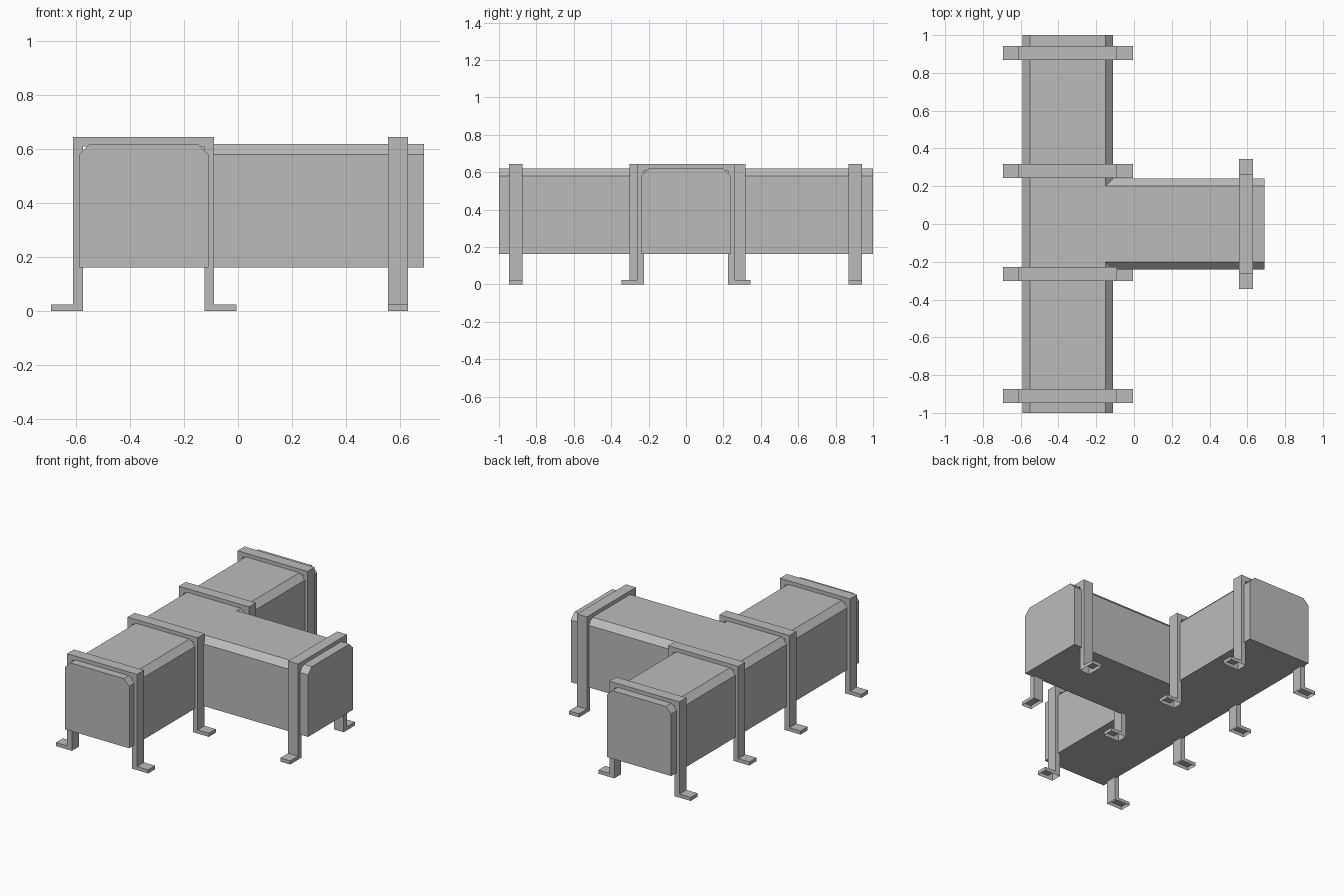
import bpy
import bmesh
from mathutils import Matrix, Vector

cube = bpy.data.objects.get("Cube")
if cube:
    bpy.data.objects.remove(cube, do_unlink=True)

metal = bpy.data.materials.new("grey metal")
metal.use_nodes = True
GREY = (0.5, 0.5, 0.5, 1)
metal.diffuse_color = GREY
metal.node_tree.nodes["Principled BSDF"].inputs["Base Color"].default_value = GREY


def extrude_profile(name, profile, start, end, centre=0, along_x=False, open_base=False):
    """Extrude a mirrored (width, height) half profile along y, or along x."""
    outline = profile + [(-u, z) for u, z in reversed(profile)]
    bm = bmesh.new()
    face = bm.faces.new([bm.verts.new((u, start, z)) for u, z in outline])
    extruded = bmesh.ops.extrude_face_region(bm, geom=[face])["geom"]
    moved = [v for v in extruded if isinstance(v, bmesh.types.BMVert)]
    bmesh.ops.translate(bm, verts=moved, vec=Vector((0, end - start, 0)))
    bmesh.ops.recalc_face_normals(bm, faces=bm.faces[:])
    if open_base:
        base = [f for f in bm.faces if all(v.co.z < 0.001 for v in f.verts)]
        bmesh.ops.delete(bm, geom=base, context="FACES_ONLY")
    if along_x:
        turn = Matrix(((0, 1, 0), (-1, 0, 0), (0, 0, 1)))
        bmesh.ops.transform(bm, matrix=turn.to_4x4(), verts=bm.verts[:])
    else:
        bmesh.ops.translate(bm, verts=bm.verts[:], vec=Vector((centre, 0, 0)))
    mesh = bpy.data.meshes.new(name)
    bm.to_mesh(mesh)
    bm.free()
    mesh.materials.append(metal)
    obj = bpy.data.objects.new(name, mesh)
    bpy.context.collection.objects.link(obj)
    return obj


# Ducts: square below, chamfered along the top edges
DUCT = [(0.24, 0.162), (0.24, 0.58), (0.2, 0.62)]
MAIN_X = -0.35
extrude_profile("main_duct", DUCT, -1, 1, MAIN_X)
extrude_profile("branch_duct", DUCT, MAIN_X + 0.2, 0.69, along_x=True)

# Support frames: a strap over the duct, two legs and outward feet, hollow underneath
FRAME = [(0.225, 0.61), (0.225, 0), (0.344, 0), (0.344, 0.024), (0.261, 0.024), (0.261, 0.645)]
HALF = 0.037
for i, y in enumerate((-0.91, -0.265, 0.28, 0.905)):
    extrude_profile(f"main_frame_{i + 1}", FRAME, y - HALF, y + HALF, MAIN_X, open_base=True)
extrude_profile("branch_frame", FRAME, 0.593 - HALF, 0.593 + HALF, along_x=True, open_base=True)
